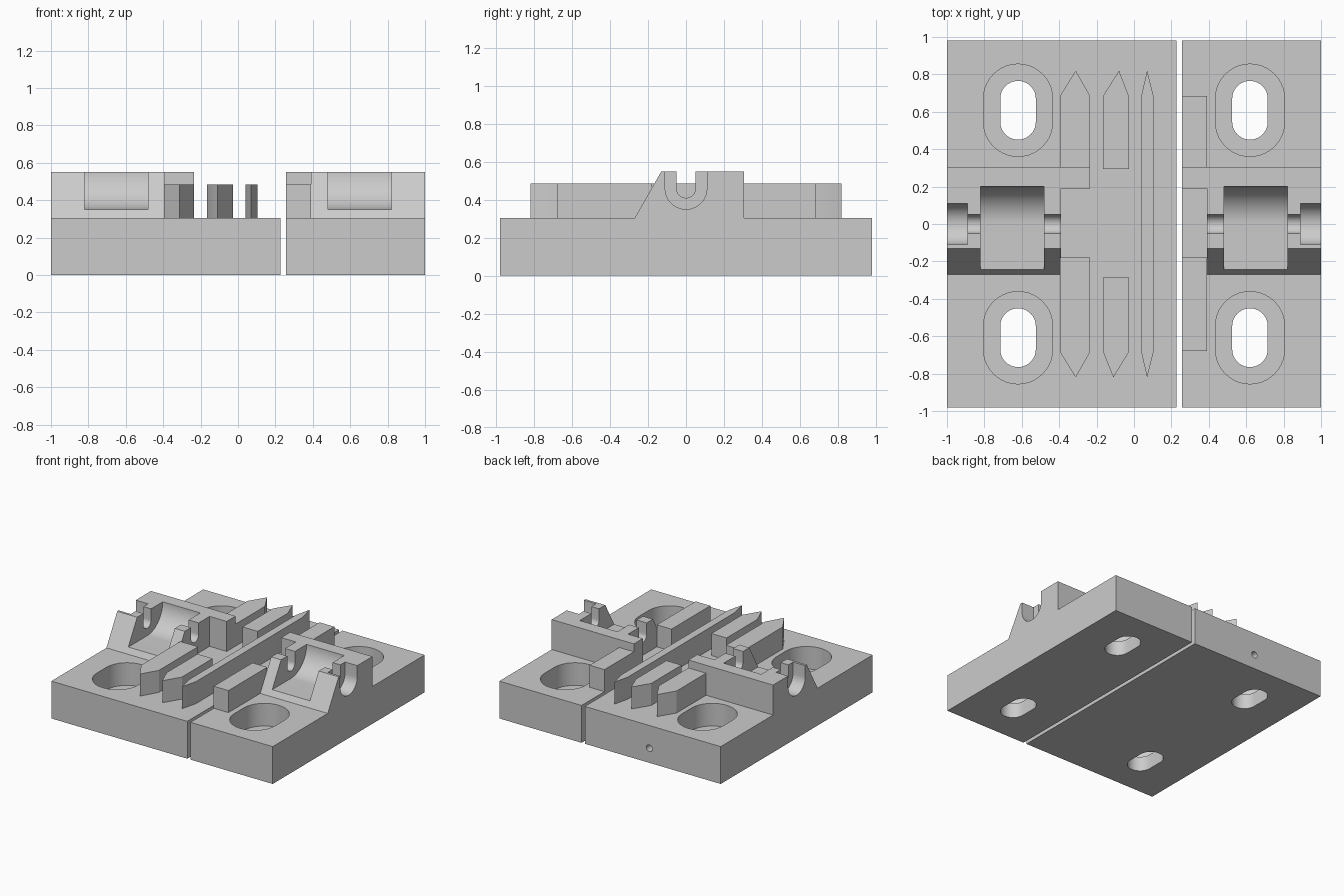
import bpy, bmesh
from math import sin, cos, pi
from mathutils import Vector

if "Cube" in bpy.data.objects:
    bpy.data.objects.remove(bpy.data.objects["Cube"])

BASE_Z, RIDGE_Z, TOP_Z = 0.305, 0.485, 0.55


def prism(name, profile, lo, hi, axis):
    """Extrude a 2D profile along an axis: 'x' (y,z), 'y' (x,z) or 'z' (x,y)."""
    place = {'x': lambda a, b: (lo, a, b), 'y': lambda a, b: (a, lo, b),
             'z': lambda a, b: (a, b, lo)}[axis]
    step = Vector({'x': (1, 0, 0), 'y': (0, 1, 0), 'z': (0, 0, 1)}[axis]) * (hi - lo)
    bm = bmesh.new()
    face = bm.faces.new([bm.verts.new(place(a, b)) for a, b in profile])
    ext = bmesh.ops.extrude_face_region(bm, geom=[face])
    bmesh.ops.translate(bm, vec=step,
                        verts=[g for g in ext['geom'] if isinstance(g, bmesh.types.BMVert)])
    bmesh.ops.recalc_face_normals(bm, faces=bm.faces)
    mesh = bpy.data.meshes.new(name)
    bm.to_mesh(mesh)
    bm.free()
    ob = bpy.data.objects.new(name, mesh)
    bpy.context.collection.objects.link(ob)
    return ob


def rect(x0, x1, y0, y1):
    return [(x0, y0), (x1, y0), (x1, y1), (x0, y1)]


def combine(target, tool, operation):
    mod = target.modifiers.new(operation, 'BOOLEAN')
    mod.operation, mod.solver, mod.object = operation, 'EXACT', tool
    bpy.context.view_layer.objects.active = target
    bpy.ops.object.modifier_apply(modifier=mod.name)
    bpy.data.objects.remove(tool)


def arc(cx, cy, r, a0, a1, n):
    return [(cx + r * cos(a0 + (a1 - a0) * i / n), cy + r * sin(a0 + (a1 - a0) * i / n))
            for i in range(n + 1)]


def oval(cx, cy, rx, ry):
    s = ry - rx
    return arc(cx, cy + s, rx, 0, pi, 20) + arc(cx, cy - s, rx, pi, 2 * pi, 20)


def u_slot(r):
    return [(r, 0.8)] + arc(0, 0.46, r, 0, -pi, 20) + [(-r, 0.8)]


# profiles in the y-z plane
BLOCK = [(-0.30, 0.25), (0.305, 0.25), (0.305, TOP_Z), (-0.13, TOP_Z), (-0.27, BASE_Z), (-0.27, 0.25)]
BLOCK = BLOCK[1:]
POCKET = [(0.2, 0.8)] + arc(0, TOP_Z, 0.2, 0, -pi / 2, 24) + [(-0.5, 0.35), (-0.5, 0.8)]


def clamp_plate(name, x0, x1, side, wall_edge):
    """Plate with bearing block, wall extension, pocket, slots and mounting holes."""
    plate = prism(name, rect(x0, x1, -0.98, 0.98), 0, BASE_Z, 'z')

    def span(a, b):
        return sorted((side * a, side * b))

    combine(plate, prism("block", BLOCK, *span(0.39, 1.0), 'x'), 'UNION')
    combine(plate, prism("wall", rect(*span(wall_edge, 0.5), 0.21, 0.305), 0.25, TOP_Z, 'z'), 'UNION')
    combine(plate, prism("wall_end", rect(*span(wall_edge, 0.42), 0.19, 0.305), 0.25, TOP_Z, 'z'), 'UNION')
    # roller pocket, shaft slot, outer bearing slot
    combine(plate, prism("pocket", POCKET, *span(0.48, 0.82), 'x'), 'DIFFERENCE')
    combine(plate, prism("shaft", u_slot(0.05), *span(0.37, 0.95), 'x'), 'DIFFERENCE')
    combine(plate, prism("bearing", u_slot(0.11), *span(0.89, 1.1), 'x'), 'DIFFERENCE')
    # counterbored oval mounting holes
    for s in (-1, 1):
        c = (side * 0.62, s * 0.608)
        combine(plate, prism("bore", oval(*c, 0.185, 0.247), 0.12, 0.5, 'z'), 'DIFFERENCE')
        combine(plate, prism("hole", oval(*c, 0.095, 0.157), -0.1, 0.3, 'z'), 'DIFFERENCE')
    return plate


def ridge(plate, outline):
    combine(plate, prism("ridge", outline, 0.25, RIDGE_Z, 'z'), 'UNION')


def pointed(x0, x1, tip, y_flat, s):
    """Ridge with a square inner end and a pointed outer end."""
    return [(x0, s * y_flat), (x1, s * y_flat), (x1, s * 0.685), (tip, s * 0.82), (x0, s * 0.685)]


left_plate = clamp_plate("left_plate", -1.0, 0.228, -1, 0.235)
right_plate = clamp_plate("right_plate", 0.257, 1.0, 1, 0.257)

# guide ridges on the left plate
ridge(left_plate, pointed(-0.395, -0.235, -0.312, 0.3, 1))
ridge(left_plate, pointed(-0.395, -0.235, -0.312, 0.18, -1))
ridge(left_plate, pointed(-0.165, -0.028, -0.08, 0.293, 1))
ridge(left_plate, pointed(-0.165, -0.028, -0.11, 0.287, -1))
ridge(left_plate, [(0.04, -0.69), (0.07, -0.82), (0.103, -0.69),
                   (0.103, 0.69), (0.07, 0.82), (0.04, 0.69)])

# square guide ridges on the right plate
ridge(right_plate, rect(0.257, 0.39, -0.68, -0.18))
ridge(right_plate, rect(0.257, 0.39, 0.3, 0.685))

# small blind hole in the back edge
combine(left_plate, prism("pin_hole", arc(-0.355, 0.12, 0.027, 0, 2 * pi * 23 / 24, 23),
                          0.5, 1.1, 'y'), 'DIFFERENCE')

# smooth curved walls, keep edges sharp
for ob in (left_plate, right_plate):
    bpy.ops.object.select_all(action='DESELECT')
    ob.select_set(True)
    bpy.context.view_layer.objects.active = ob
    bpy.ops.object.shade_smooth_by_angle(angle=0.5)
